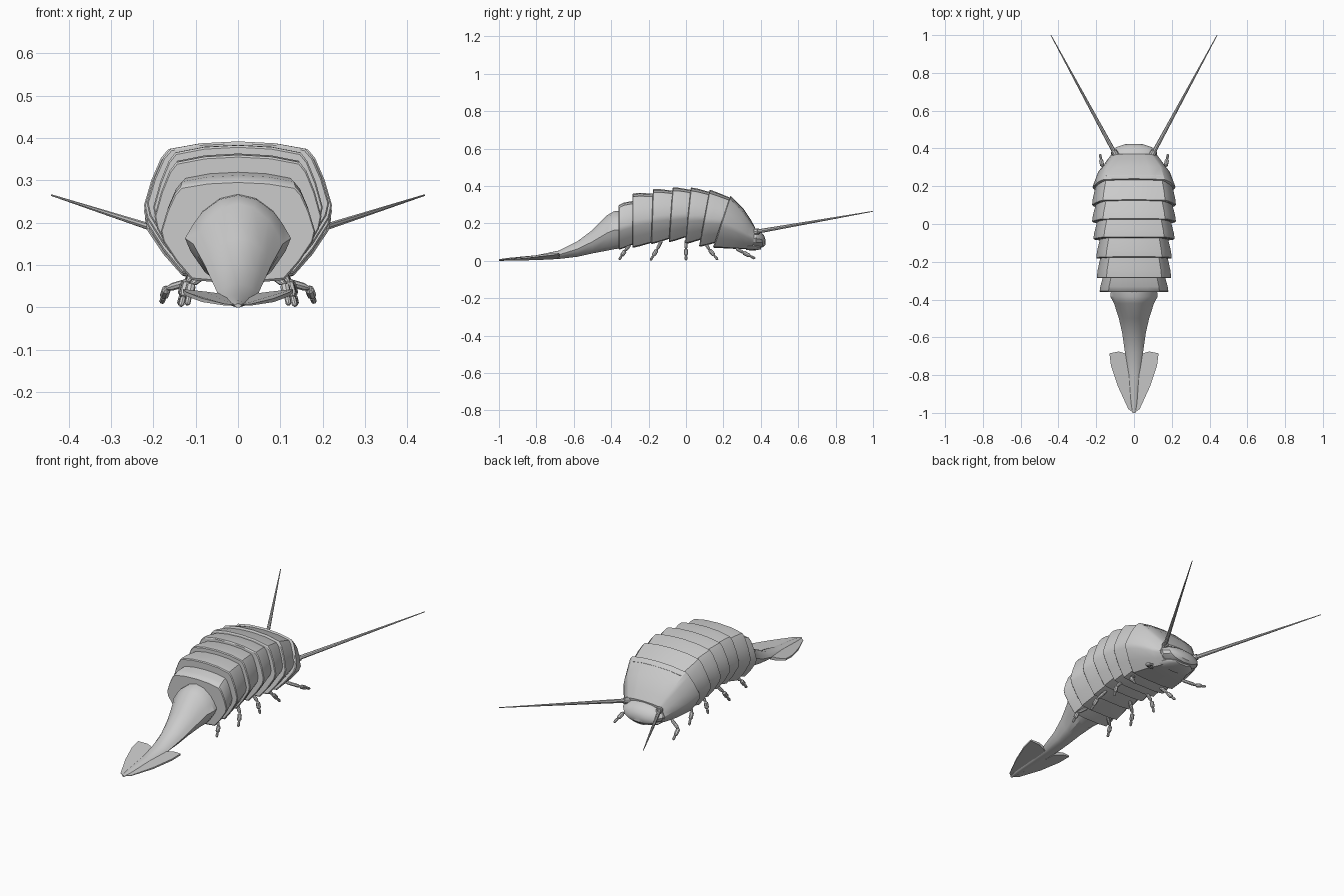
import bpy, bmesh, math
from mathutils import Vector

if "Cube" in bpy.data.objects:
    bpy.data.objects.remove(bpy.data.objects["Cube"])

shell = bpy.data.materials.new("shell_grey")
shell.use_nodes = True
shell.diffuse_color = (0.6, 0.6, 0.6, 1)
shell.node_tree.nodes["Principled BSDF"].inputs["Base Color"].default_value = (0.6, 0.6, 0.6, 1)


def finish(name, bm, angle=32):
    bmesh.ops.recalc_face_normals(bm, faces=bm.faces)
    mesh = bpy.data.meshes.new(name)
    bm.to_mesh(mesh)
    bm.free()
    obj = bpy.data.objects.new(name, mesh)
    bpy.context.collection.objects.link(obj)
    mesh.materials.append(shell)
    bpy.ops.object.select_all(action='DESELECT')
    obj.select_set(True)
    bpy.context.view_layer.objects.active = obj
    bpy.ops.object.shade_smooth_by_angle(angle=math.radians(angle))
    return obj


def loft(name, rings, angle=32):
    bm = bmesh.new()
    loops = [[bm.verts.new(p) for p in ring] for ring in rings]
    n = len(loops[0])
    for a, b in zip(loops, loops[1:]):
        for i in range(n):
            j = (i + 1) % n
            bm.faces.new((a[i], a[j], b[j], b[i]))
    bm.faces.new(loops[0])
    bm.faces.new(loops[-1])
    return finish(name, bm, angle)


# Half outlines: x as a share of the half width, z as a share of the height
SHELL = [(0, 1), (.4, .985), (.74, .94), (.82, .87), (.92, .7), (1, .5), (.97, .4), (.8, .2), (.6, .02), (.3, 0)]
TAIL = [(0, 1), (.35, .95), (.68, .8), (.85, .66), (1, .5), (.9, .35), (.62, .1), (.35, 0)]
ROUND = [(math.sin(a), .5 + .5 * math.cos(a)) for a in [i * math.pi / 8 for i in range(8)]]


def section(half, y, w, top, bottom, lean=0.0):
    """Closed symmetric ring; lean moves the underside toward the tail."""
    full = half + [(0, 0)] + [(-x, z) for x, z in half[:0:-1]]
    return [(x * w, y - lean * (1 - z), bottom + z * (top - bottom)) for x, z in full]


# Overlapping armour plates: front y, rear y, half width, front top, rear top, bottom, lean
plates = [
    (.26, .125, .222, .34, .38, .075, .055),
    (.145, .025, .222, .375, .392, .09, .03),
    (.045, -.072, .215, .388, .392, .1, .02),
    (-.055, -.177, .2, .385, .383, .09, .01),
    (-.155, -.287, .197, .37, .36, .07, .0),
    (-.265, -.36, .182, .335, .3, .06, .0),
]
for i, (yf, yr, w, tf, tr, b, lean) in enumerate(plates):
    mid = yr + .3 * (yf - yr)
    loft(f"body_plate_{i + 1}", [
        section(SHELL, yf, w * .88, tf - .012, b + .035, lean),
        section(SHELL, mid, w * .98, (tf + 2 * tr) / 3, b + .008, lean),
        section(SHELL, yr + .004, w, tr, b, lean),
        section(SHELL, yr, w * .985, tr - .005, b + .005, lean)])

# Large front shield, head and lower jaw
loft("front_shield", [
    section(SHELL, .235, .215, .342, .075, .09),
    section(SHELL, .24, .22, .347, .07, .09),
    section(SHELL, .305, .19, .282, .065, .06),
    section(SHELL, .345, .15, .222, .062, .035),
    section(SHELL, .37, .125, .178, .065, .015)])
loft("head", [
    section(ROUND, .35, .122, .175, .07),
    section(ROUND, .375, .122, .17, .068),
    section(ROUND, .4, .095, .155, .073, -.012),
    section(ROUND, .418, .05, .135, .085, -.006),
    section(ROUND, .424, .012, .115, .1)])
loft("lower_jaw", [
    section(ROUND, .32, .1, .1, .057),
    section(ROUND, .37, .09, .095, .056),
    section(ROUND, .4, .05, .088, .062)])

# Tapering tail: y, half width, top, bottom
tail = [(-.33, .12, .27, .07), (-.385, .125, .265, .062), (-.42, .106, .245, .055),
        (-.5, .08, .165, .04), (-.58, .062, .105, .022), (-.68, .048, .055, .01),
        (-.8, .034, .03, .004), (-.95, .018, .016, .001), (-1, .008, .009, 0)]
loft("tail", [section(TAIL, *row) for row in tail])


def stick(name, points, radii, sides=8):
    """Tube through points with a radius at each one."""
    pts = [Vector(p) for p in points]
    rings = []
    for i, p in enumerate(pts):
        d = (pts[min(i + 1, len(pts) - 1)] - pts[max(i - 1, 0)]).normalized()
        u = d.orthogonal().normalized()
        v = d.cross(u)
        rings.append([p + radii[i] * (math.cos(t) * u + math.sin(t) * v)
                      for t in [k * math.tau / sides for k in range(sides)]])
    return loft(name, rings)


def link(name, a, b, r):
    """Leg joint: a bar with pinched ends."""
    a, b = Vector(a), Vector(b)
    stick(name, [a, a.lerp(b, .15), a.lerp(b, .8), b], [r * .5, r, r, r * .5])


# Legs: hip, knee and foot for the left side
legs = [((.1, .27, .065), (.168, .305, .045), (.18, .37, .012)),
        ((.08, .1, .1), (.125, .125, .06), (.138, .17, .006)),
        ((.08, 0, .11), (.12, 0, .065), (.135, 0, .003)),
        ((.08, -.13, .11), (.12, -.155, .06), (.135, -.19, .003)),
        ((.07, -.3, .085), (.11, -.325, .055), (.12, -.358, .006))]
# Outline of one tail fin
fin = [(.03, -.69), (.08, -.675), (.13, -.685), (.122, -.75), (.085, -.86), (.03, -.98), (.008, -.995)]

for side, s in (("left", 1), ("right", -1)):
    def m(p):
        return (p[0] * s, p[1], p[2])

    for i, (hip, knee, foot) in enumerate(legs):
        link(f"{side}_upper_leg_{i + 1}", m(hip), m(knee), .009)
        shin = Vector(knee).lerp(Vector(foot), .6)
        link(f"{side}_lower_leg_{i + 1}", m(knee), m(shin), .011)
        link(f"{side}_foot_{i + 1}", m(shin), m(foot), .007)

    stick(f"{side}_antenna", [m((.1, .37, .155)), m((.115, .4, .16)), m((.44, 1, .265))], [.012, .011, .002])
    stick(f"{side}_antenna_socket", [m((.09, .355, .152)), m((.108, .388, .158))], [.019, .016], 10)

    rings = []
    for lift in (0, 1):
        rings.append([m((x, y, .004 + .24 * x * max(0, (y + 1) / .32) + lift * (.022 - .12 * x) * min(1, (y + 1) * 4)
                         + .002 * lift)) for x, y in fin])
    loft(f"{side}_tail_fin", rings)
